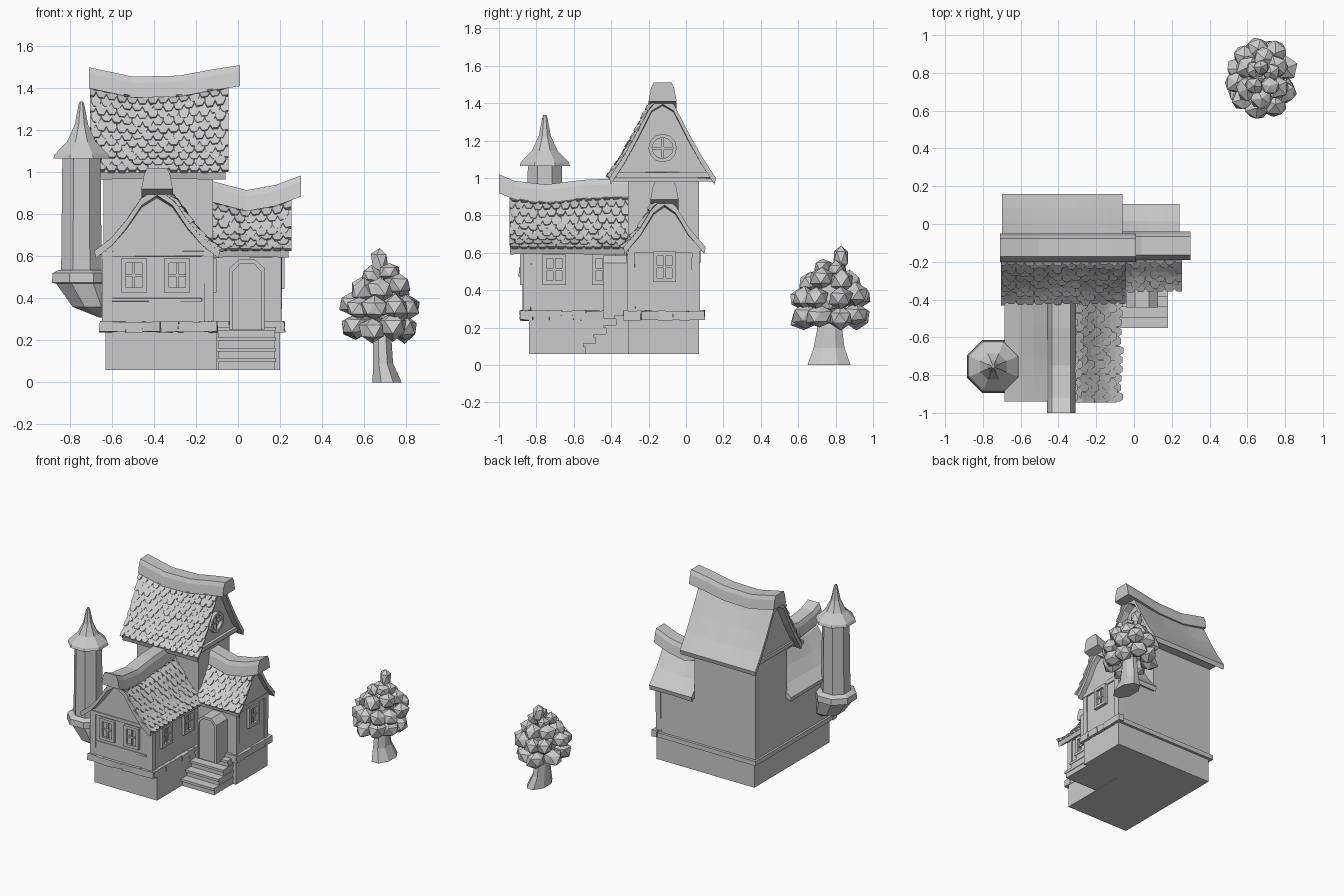
import bpy, bmesh, math, random
from mathutils import Vector

random.seed(4)
cube = bpy.data.objects.get("Cube")
if cube:
    bpy.data.objects.remove(cube, do_unlink=True)

CLAY = bpy.data.materials.new("pale_grey")
CLAY.use_nodes = True
CLAY.diffuse_color = (0.6, 0.6, 0.6, 1)
CLAY.node_tree.nodes["Principled BSDF"].inputs["Base Color"].default_value = (0.6, 0.6, 0.6, 1)


def finish(name, bm):
    bmesh.ops.recalc_face_normals(bm, faces=bm.faces)
    mesh = bpy.data.meshes.new(name)
    bm.to_mesh(mesh)
    bm.free()
    mesh.materials.append(CLAY)
    ob = bpy.data.objects.new(name, mesh)
    bpy.context.scene.collection.objects.link(ob)
    return ob


def add_loft(bm, rings):
    """Closed solid through rings of equal point count."""
    rows = [[bm.verts.new(p) for p in ring] for ring in rings]
    n = len(rows[0])
    for a, b in zip(rows, rows[1:]):
        for i in range(n):
            j = (i + 1) % n
            bm.faces.new((a[i], a[j], b[j], b[i]))
    bm.faces.new(rows[0])
    bm.faces.new(rows[-1])


def loft(name, rings):
    bm = bmesh.new()
    add_loft(bm, rings)
    return finish(name, bm)


def add_box(bm, x0, x1, y0, y1, z0, z1, skew=0.0):
    def jit():
        return random.uniform(-skew, skew)
    add_loft(bm, [[(x + jit(), y + jit(), z + jit()) for x, y in
                   ((x0, y0), (x1, y0), (x1, y1), (x0, y1))] for z in (z0, z1)])


def boxes(name, items, skew=0.0):
    bm = bmesh.new()
    for b in items:
        add_box(bm, *b, skew)
    return finish(name, bm)


def lerp(points, t):
    for (a, p), (b, q) in zip(points, points[1:]):
        if t <= b:
            return p + (q - p) * (t - a) / (b - a)
    return points[-1][1]


# Sagging roof: slab, ridge cap, gable infill and one tiled slope
def roof(name, axis, centre, span, profile, ridge, tiled, rows, walls):
    top, eave = profile[0][1], profile[-1][1]

    def at(a, d, z):
        z += (z - eave) / (top - eave) * (lerp(ridge, a) - 0.07 - top)
        return Vector((a, centre + d, z) if axis == "x" else (centre + d, a, z))

    outer = [(-d, z) for d, z in reversed(profile[1:])] + profile
    inner = [(d * 0.97, z - 0.035) for d, z in reversed(outer)]
    stations = [span[0] + (span[1] - span[0]) * i / 8 for i in range(9)]
    loft(name + "_slab", [[at(a, d, z) for d, z in outer + inner] for a in stations])
    bm = bmesh.new()
    gable = [(d * 0.95, z - 0.02) for d, z in outer]
    add_loft(bm, [[at(a, d, z) for d, z in gable] for a in walls])
    finish(name + "_gable_wall", bm)

    section = ((-0.075, -0.1), (-0.062, -0.03), (-0.048, 0), (0.048, 0), (0.062, -0.03), (0.075, -0.1))
    rings = []
    for a, h in ridge:
        rings.append([(a, centre + d, h + z) if axis == "x" else (centre + d, a, h + z) for d, z in section])
    loft(name + "_ridge_cap", rings)

    # Scalloped tiles laid row by row down the slope
    bm = bmesh.new()
    count = round((span[1] - span[0]) / 0.05)
    width = (span[1] - span[0]) / count
    for r in range(rows):
        t = 0.12 + 0.8 * r / (rows - 1)
        d = profile[-1][0] * t
        step = profile[-1][0] * 0.8 / (rows - 1)
        for c in range(count + r % 2):
            mid = span[0] + width * (c + (0.5 if r % 2 == 0 else 0))
            w, low = width * 0.49, step * random.uniform(0.9, 1.25)
            lift = random.uniform(0.014, 0.024)
            shape = ((-w, -step, 0.002), (w, -step, 0.002), (w, low * 0.5, lift),
                     (w * 0.55, low, lift), (-w * 0.55, low, lift), (-w, low * 0.5, lift))
            rings = []
            for k in (0, 1):
                ring = []
                for u, v, n in shape:
                    dd = min(max(d + v, 0.01), profile[-1][0] + 0.012)
                    a = min(max(mid + u, span[0] - 0.005), span[1] + 0.015)
                    ring.append(at(a, tiled * (dd + n * k * 0.8), lerp(profile, dd) + n * k * 0.6 - 0.004))
                rings.append(ring)
            add_loft(bm, rings)
    finish(name + "_tiles", bm)


MAIN = [(0, 1.43), (0.06, 1.395), (0.14, 1.24), (0.21, 1.115), (0.285, 1.0)]
FRONT = [(0, 0.94), (0.075, 0.89), (0.15, 0.775), (0.22, 0.69), (0.3, 0.625)]
SIDE = [(0, 0.88), (0.06, 0.84), (0.13, 0.73), (0.22, 0.63)]
roof("main_roof", "x", -0.125, (-0.7, -0.06), MAIN,
     [(-0.71, 1.5), (-0.5, 1.455), (-0.28, 1.46), (-0.12, 1.49), (0.01, 1.51)], -1, 12, (-0.645, -0.11))
roof("front_roof", "y", -0.385, (-0.94, -0.3), FRONT,
     [(-1.0, 1.02), (-0.92, 0.985), (-0.75, 0.965), (-0.55, 0.99), (-0.3, 1.0)], 1, 9, (-0.87, -0.3))
roof("side_roof", "x", -0.115, (-0.12, 0.24), SIDE,
     [(-0.13, 0.96), (0.04, 0.915), (0.18, 0.94), (0.3, 0.985)], -1, 8, (-0.12, 0.205))

# Foundations and walls
boxes("foundation", [(-0.63, -0.1, -0.84, 0.07, 0.06, 0.24), (-0.12, 0.2, -0.31, 0.07, 0.06, 0.24)])
boxes("house_walls", [(-0.64, -0.12, -0.31, 0.07, 0.24, 1.02),
                      (-0.64, -0.125, -0.865, -0.3, 0.24, 0.65),
                      (-0.13, 0.2, -0.31, 0.07, 0.24, 0.65)])
boxes("plain_ledge", [(-0.655, 0.215, 0.05, 0.09, 0.24, 0.275),
                      (-0.655, -0.62, -0.88, 0.09, 0.24, 0.275)])

# Uneven stone course along the decorated sides
stones = []
for start, end, fixed, along_x in ((-0.66, -0.1, -0.865, True), (-0.88, -0.31, -0.12, False),
                                   (-0.12, 0.22, -0.315, True), (-0.33, 0.1, 0.2, False)):
    p = start
    while p < end - 0.01:
        q = min(p + random.uniform(0.06, 0.1), end)
        q = end if end - q < 0.03 else q
        lo, hi = fixed - 0.022, fixed + 0.022
        stones.append((p, q, lo, hi, 0.24, 0.29) if along_x else (lo, hi, p, q, 0.24, 0.29))
        p = q
boxes("stone_course", stones, 0.004)

# Corner posts and beams
posts = [(x - 0.022, x + 0.022, y - 0.022, y + 0.022, 0.28, 0.63)
         for x, y in ((-0.625, -0.85), (-0.14, -0.85), (0.185, -0.295), (0.185, 0.052))]
beams = [(-0.645, -0.12, -0.875, -0.85, 0.6, 0.625), (-0.14, -0.118, -0.865, -0.31, 0.6, 0.625),
         (-0.12, 0.208, -0.317, -0.3, 0.595, 0.625), (0.19, 0.21, -0.31, 0.07, 0.6, 0.63),
         (-0.12, -0.09, -0.385, 0.135, 1.0, 1.03), (-0.655, -0.63, -0.385, 0.135, 1.0, 1.03),
         (-0.6, -0.17, -0.871, -0.85, 0.385, 0.4)]
boxes("timber_frame", posts + beams, 0.003)


# Four-pane windows facing -y or +x
def window(name, x, y, z, facing, w=0.12, h=0.16):
    items = []
    for u, v, su, sv, out in ((-w / 2, 0, 0.011, h / 2 + 0.011, 0.022), (w / 2, 0, 0.011, h / 2 + 0.011, 0.022),
                              (0, -h / 2, w / 2, 0.011, 0.022), (0, h / 2, w / 2, 0.011, 0.022),
                              (0, 0, 0.006, h / 2, 0.014), (0, 0, w / 2, 0.006, 0.014),
                              (0, 0, w / 2, h / 2, 0.005)):
        if facing == "front":
            items.append((x + u - su, x + u + su, y - out, y + 0.01, z + v - sv, z + v + sv))
        else:
            items.append((x - 0.01, x + out, y + u - su, y + u + su, z + v - sv, z + v + sv))
    boxes(name, items)


window("front_window_right", -0.495, -0.865, 0.51, "front", 0.1, 0.14)
window("front_window_left", -0.29, -0.865, 0.51, "front", 0.1, 0.14)
window("wing_window_front", -0.125, -0.705, 0.51, "side", 0.105, 0.14)
window("wing_window_back", -0.125, -0.44, 0.51, "side", 0.105, 0.14)
window("side_window", 0.2, -0.115, 0.525, "side", 0.1, 0.14)

# Round attic window
bm = bmesh.new()
rims = []
for i in range(12):
    a = math.tau * i / 12
    rims.append([(x, -0.125 + r * math.cos(a), 1.16 + r * math.sin(a))
                 for x, r in ((-0.12, 0.056), (-0.085, 0.056), (-0.085, 0.076), (-0.12, 0.076))])
for i in range(12):
    add_loft(bm, [rims[i], rims[(i + 1) % 12]])
add_box(bm, -0.12, -0.095, -0.132, -0.118, 1.1, 1.22)
add_box(bm, -0.12, -0.095, -0.185, -0.065, 1.153, 1.167)
finish("round_window", bm)


# Pointed door, its projecting surround and steps
def arch(y, half, top):
    return [(0.043 + x, y, z) for x, z in ((-half, 0.25), (half, 0.25), (half, top - 0.04),
                                           (half * 0.45, top), (-half * 0.45, top), (-half, top - 0.04))]


loft("door_porch", [arch(-0.3, 0.083, 0.585), arch(-0.43, 0.083, 0.585)])
bm = bmesh.new()
rings = [arch(y, half, top) for y, half, top in
         ((-0.428, 0.083, 0.585), (-0.442, 0.083, 0.585), (-0.442, 0.068, 0.567), (-0.428, 0.068, 0.567))]
for i in range(6):
    j = (i + 1) % 6
    add_loft(bm, [[r[i] for r in rings], [r[j] for r in rings]])
finish("door_frame", bm)
steps = []
for i in range(4):
    front, top = -0.55 + 0.055 * i, 0.115 + 0.05 * i
    steps.append((-0.095, 0.175, front + 0.012, -0.3, 0.06, top - 0.015))
    steps.append((-0.1, 0.18, front, -0.3, top - 0.018, top))
boxes("front_steps", steps)


# Corner turret: octagonal shaft, bracket and flared spire
def ring(x, y, z, rx, ry=None, n=8):
    return [(x + rx * math.cos(math.tau * (i + 0.5) / n), y + (ry or rx) * math.sin(math.tau * (i + 0.5) / n), z)
            for i in range(n)]


def turret(name, profile):
    loft(name, [ring(x, -0.755, z, r) for x, z, r in profile])


turret("turret_shaft", [(-0.745, 0.5, 0.105), (-0.745, 1.09, 0.098)])
turret("turret_bracket", [(-0.635, 0.31, 0.03), (-0.69, 0.36, 0.105), (-0.74, 0.47, 0.135),
                          (-0.745, 0.475, 0.152), (-0.745, 0.52, 0.148), (-0.745, 0.535, 0.115)])
turret("turret_spire", [(-0.745, 1.065, 0.145), (-0.745, 1.085, 0.138), (-0.745, 1.145, 0.075),
                        (-0.745, 1.225, 0.035), (-0.745, 1.325, 0.014), (-0.745, 1.338, 0.008)])

# Tree: flared trunk and faceted foliage clumps
loft("tree_trunk", [ring(0.71, 0.765, 0, 0.075, 0.125), ring(0.69, 0.765, 0.09, 0.052, 0.09),
                    ring(0.685, 0.77, 0.26, 0.045, 0.06)])
bm = bmesh.new()


def clump(x, y, z, r, tall):
    made = bmesh.ops.create_icosphere(bm, subdivisions=1, radius=1)["verts"]
    turn = random.uniform(0, 6)
    for v in made:
        p = v.co * random.uniform(0.85, 1.12)
        v.co = (x + r * (p.x * math.cos(turn) - p.y * math.sin(turn)),
                y + r * (p.x * math.sin(turn) + p.y * math.cos(turn)), z + tall * p.z)


for count, out, z, r in ((8, 0.14, 0.26, 0.073), (9, 0.15, 0.365, 0.068), (6, 0.1, 0.45, 0.068), (4, 0.06, 0.515, 0.052)):
    for i in range(count):
        a = math.tau * (i + random.uniform(0.3, 0.7)) / count
        clump(0.678 + out * 0.9 * math.cos(a), 0.77 + out * 1.06 * math.sin(a), z + random.uniform(-0.015, 0.015), r, r * 0.9)
clump(0.675, 0.83, 0.575, 0.045, 0.075)
clump(0.68, 0.77, 0.37, 0.12, 0.14)
finish("tree_foliage", bm)
